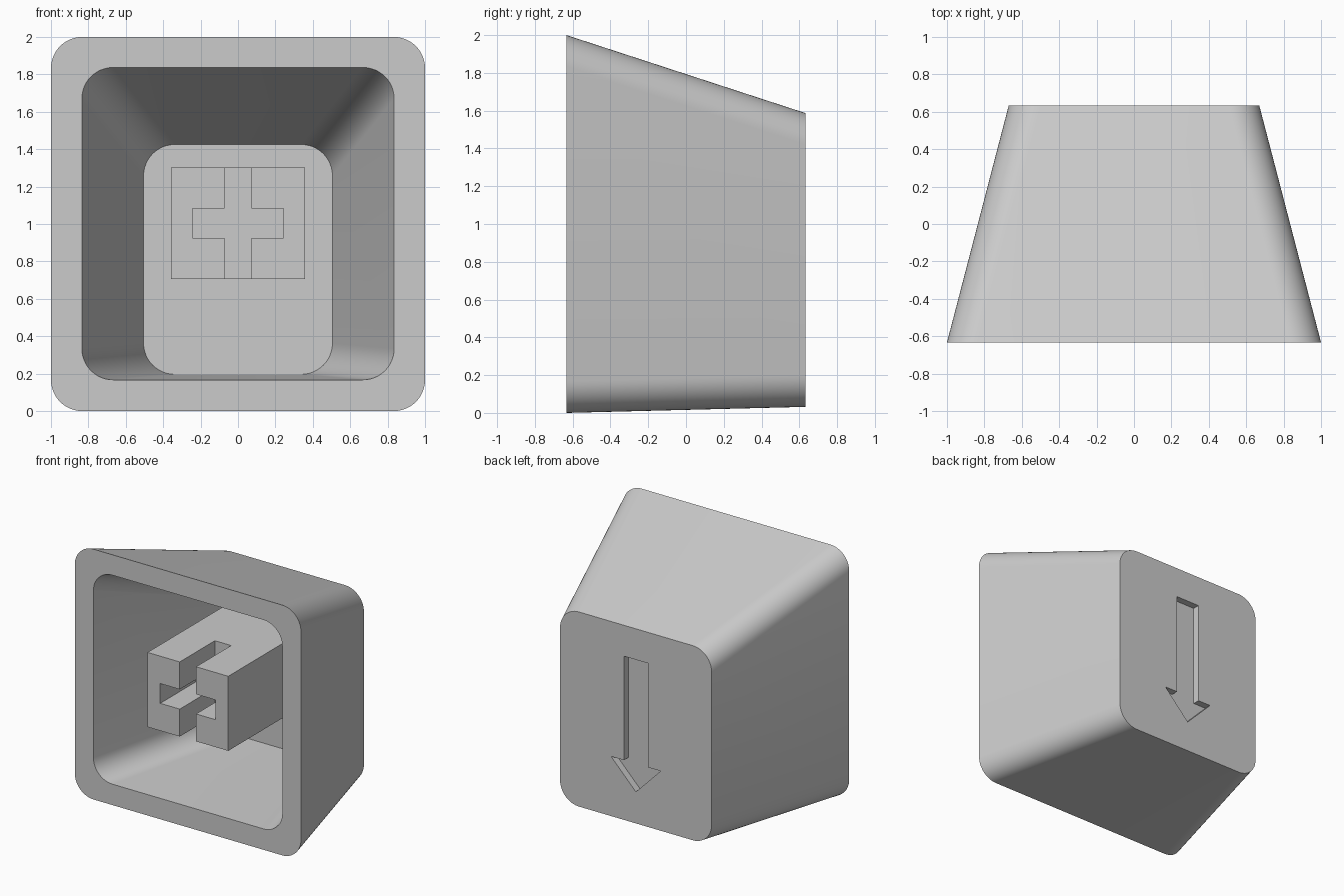
import bpy
import bmesh
from math import cos, sin, pi

cube = bpy.data.objects.get("Cube")
if cube:
    bpy.data.objects.remove(cube, do_unlink=True)

HALF = 0.633        # half of the depth along y
FLOOR = 0.52        # y of the inner floor
STEM_Z = 1.005      # height of the stem centre

grey = bpy.data.materials.new("plain grey plastic")
grey.use_nodes = True
grey.diffuse_color = (0.6, 0.6, 0.6, 1)
grey.node_tree.nodes["Principled BSDF"].inputs["Base Color"].default_value = (0.6, 0.6, 0.6, 1)


def rounded_rect(half_x, z_low, z_high, radius=0.167, steps=12):
    """Outline in x and z with rounded corners."""
    corners = [(1, z_high - radius), (-1, z_high - radius),
               (-1, z_low + radius), (1, z_low + radius)]
    points = []
    for i, (side, z) in enumerate(corners):
        for k in range(steps + 1):
            a = (i + k / steps) * pi / 2
            points.append((side * (half_x - radius) + radius * cos(a), z + radius * sin(a)))
    return points


def loft(name, sections):
    """Closed solid through (outline, y) sections, capped at both ends."""
    bm = bmesh.new()
    rings = [[bm.verts.new((x, y, z)) for x, z in outline] for outline, y in sections]
    for a, b in zip(rings, rings[1:]):
        for i in range(len(a)):
            j = (i + 1) % len(a)
            bm.faces.new((a[i], a[j], b[j], b[i]))
    bm.faces.new(rings[0])
    bm.faces.new(rings[-1])
    bmesh.ops.recalc_face_normals(bm, faces=bm.faces)
    mesh = bpy.data.meshes.new(name)
    bm.to_mesh(mesh)
    bm.free()
    mesh.materials.append(grey)
    obj = bpy.data.objects.new(name, mesh)
    bpy.context.collection.objects.link(obj)
    return obj


def select(obj):
    bpy.ops.object.select_all(action='DESELECT')
    obj.select_set(True)
    bpy.context.view_layer.objects.active = obj


def cut(target, cutter):
    mod = target.modifiers.new("cut", 'BOOLEAN')
    mod.operation = 'DIFFERENCE'
    mod.solver = 'EXACT'
    mod.object = cutter
    select(target)
    bpy.ops.object.modifier_apply(modifier=mod.name)
    bpy.data.objects.remove(cutter, do_unlink=True)


def box_outline(hx, hz):
    return [(hx, STEM_Z + hz), (-hx, STEM_Z + hz), (-hx, STEM_Z - hz), (hx, STEM_Z - hz)]


# Hollow tapered shell
shell = loft("cap_shell", [
    (rounded_rect(0.67, 0.032, 1.587), HALF),
    (rounded_rect(1.0, 0.0, 2.0), -HALF),
    (rounded_rect(0.835, 0.167, 1.837), -HALF),
    (rounded_rect(0.505, 0.196, 1.425), FLOOR),
])

# Recessed arrow in the back
right_half = [(0.106, 1.34), (0.106, 0.509), (0.22, 0.509)]
arrow = right_half + [(0, 0.284)] + [(-x, z) for x, z in reversed(right_half)]
cut(shell, loft("arrow_cutter", [(arrow, HALF - 0.056), (arrow, HALF + 0.1)]))

# Stem with a cross-shaped socket, open at top and bottom
stem_outline = box_outline(0.357, 0.298)
stem = loft("stem", [(stem_outline, -HALF), (stem_outline, FLOOR + 0.02)])
a, b, c, d = 0.072, 0.2445, 0.079, 0.4
cross = [(a, d), (-a, d), (-a, c), (-b, c), (-b, -c), (-a, -c),
         (-a, -d), (a, -d), (a, -c), (b, -c), (b, c), (a, c)]
cross = [(x, STEM_Z + z) for x, z in cross]
cut(stem, loft("cross_cutter", [(cross, -HALF - 0.1), (cross, -HALF + 0.444)]))

# Smooth corners, sharp rims
select(shell)
bpy.ops.object.shade_smooth_by_angle()
